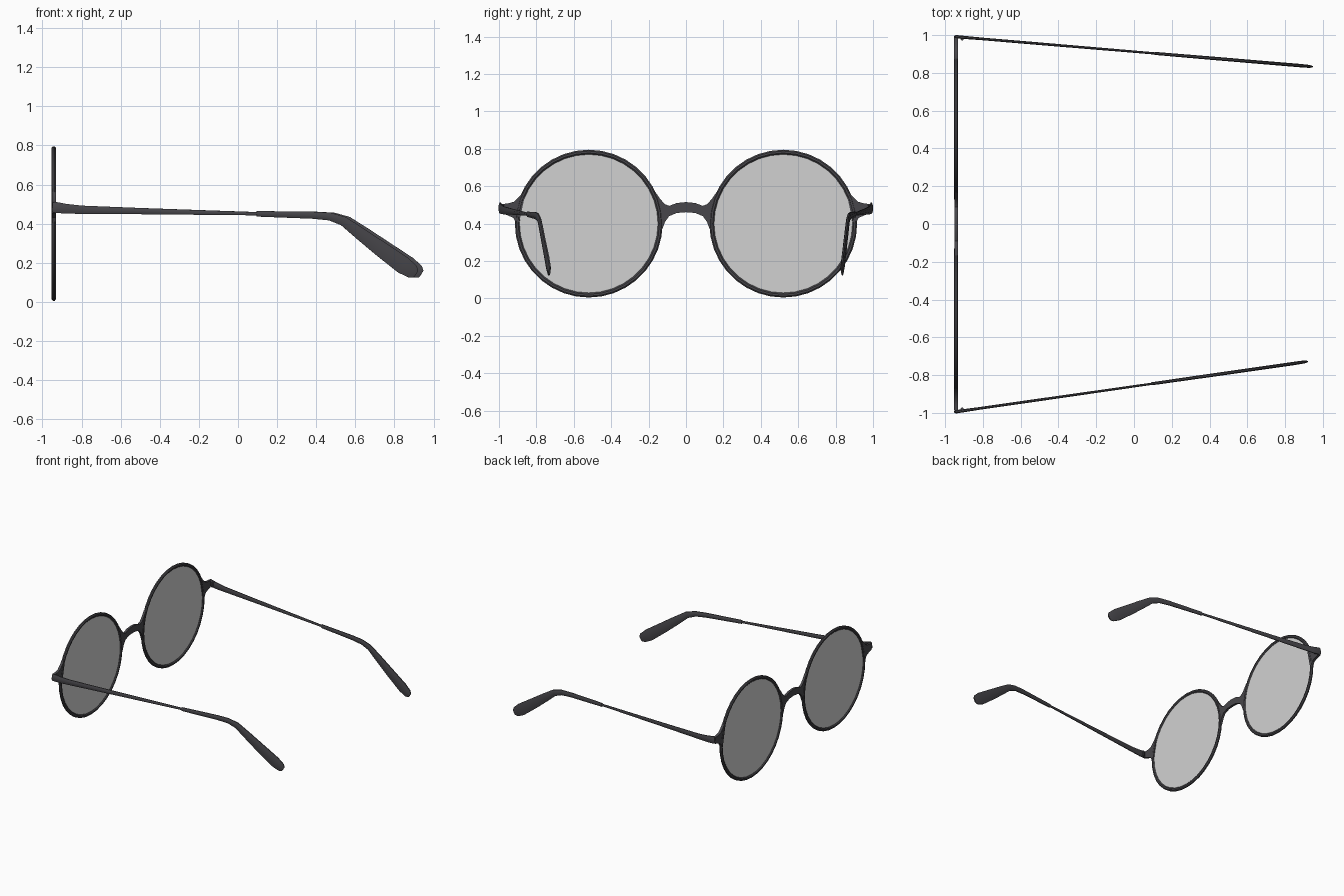
import bpy, bmesh
from math import sin, cos, pi, radians
from mathutils import Vector

old = bpy.data.objects.get("Cube")
if old:
    bpy.data.objects.remove(old)


def material(name, color):
    m = bpy.data.materials.new(name)
    m.use_nodes = True
    m.diffuse_color = color
    m.node_tree.nodes["Principled BSDF"].inputs["Base Color"].default_value = color
    return m


frame_mat = material("charcoal frame", (0.064, 0.062, 0.07, 1))
lens_mat = material("pale grey lens", (0.64, 0.64, 0.64, 1))

FRONT_X = -0.942            # plane of the rims
LENS_Y, LENS_Z = 0.52, 0.40
SEGMENTS = 36


def loft(name, rings, mat, closed=False):
    """Skin a row of equal cross-sections, capped unless closed."""
    bm = bmesh.new()
    rows = [[bm.verts.new(p) for p in ring] for ring in rings]
    pairs = list(zip(rows, rows[1:]))
    if closed:
        pairs.append((rows[-1], rows[0]))
    else:
        bm.faces.new(rows[0])
        bm.faces.new(rows[-1])
    n = len(rows[0])
    for a, b in pairs:
        for i in range(n):
            j = (i + 1) % n
            bm.faces.new((a[i], a[j], b[j], b[i]))
    bmesh.ops.recalc_face_normals(bm, faces=bm.faces)
    mesh = bpy.data.meshes.new(name)
    bm.to_mesh(mesh)
    bm.free()
    mesh.materials.append(mat)
    obj = bpy.data.objects.new(name, mesh)
    bpy.context.collection.objects.link(obj)
    bpy.ops.object.select_all(action="DESELECT")
    obj.select_set(True)
    bpy.context.view_layer.objects.active = obj
    bpy.ops.object.shade_smooth_by_angle(angle=radians(35))
    return obj


def octagon(center, u, v):
    """Eight-sided section whose flats touch the half extents u and v."""
    k = 1 / cos(pi / 8)
    angles = [(i + 0.5) * pi / 4 for i in range(8)]
    return [center + u * (cos(a) * k) + v * (sin(a) * k) for a in angles]


def plate(name, top, bottom, half):
    """Flat piece in the rim plane between an upper and a lower edge."""
    rings = []
    for (ty, tz), (by, bz) in zip(top, bottom):
        rings.append([Vector((FRONT_X + s * half, y, z))
                      for s, y, z in ((-1, ty, tz), (1, ty, tz), (1, by, bz), (-1, by, bz))])
    return loft(name, rings, frame_mat)


def rim_and_lens(side, label):
    center = Vector((FRONT_X, side * LENS_Y, LENS_Z))
    spokes = [Vector((0, cos(2 * pi * i / SEGMENTS), sin(2 * pi * i / SEGMENTS)))
              for i in range(SEGMENTS)]
    loft(label + "_rim",
         [octagon(center + d * 0.3825, d * 0.0125, Vector((0.011, 0, 0))) for d in spokes],
         frame_mat, closed=True)
    loft(label + "_lens",
         [[center + d * 0.376 + Vector((x, 0, 0)) for d in spokes] for x in (-0.003, 0.003)],
         lens_mat)


def sweep_arm(name, stations, side, slope, stretch):
    """Sweep an octagon along an arm; stations are x, z, half height, half width."""
    path = []
    for x, z, h, w in stations:
        x = -0.95 + (x + 0.95) * stretch
        path.append(Vector((x, side * (0.988 - (x + 0.9) * slope), z)))
    across = Vector((side * slope, 1, 0)).normalized()
    rings = []
    for i, p in enumerate(path):
        along = (path[min(i + 1, len(path) - 1)] - path[max(i - 1, 0)]).normalized()
        up = across.cross(along).normalized()
        rings.append(octagon(p, across * stations[i][3], up * stations[i][2]))
    loft(name, rings, frame_mat)


# Nose bridge: flared at the rims, slightly arched in the middle
top = [(0.168, 0.575), (0.14, 0.535), (0.115, 0.505), (0.09, 0.495), (0.05, 0.51), (0, 0.515)]
bottom = [(0.137, 0.35), (0.125, 0.375), (0.112, 0.41), (0.09, 0.44), (0.05, 0.457), (0, 0.461)]


def mirrored(points):
    return points + [(-y, z) for y, z in reversed(points[:-1])]


plate("nose_bridge", mirrored(top), mirrored(bottom), 0.009)

# End pieces: flares joining the rims to the arms
end_top = [(0.85, 0.602), (0.885, 0.552), (0.92, 0.517), (0.955, 0.507), (0.988, 0.505)]
end_bottom = [(0.902, 0.36), (0.906, 0.395), (0.922, 0.43), (0.955, 0.445), (0.988, 0.455)]

# Arm stations: slim rod, then a thicker ear sleeve that bends down
rod = [(-0.95, 0.485, 0.022, 0.005), (-0.94, 0.484, 0.028, 0.009), (-0.88, 0.476, 0.025, 0.008),
       (-0.8, 0.471, 0.021, 0.007), (-0.5, 0.464, 0.016, 0.007), (0.13, 0.45, 0.008, 0.006)]
sleeve = [(0.11, 0.45, 0.014, 0.008), (0.4, 0.443, 0.018, 0.009), (0.49, 0.436, 0.02, 0.009),
          (0.56, 0.413, 0.024, 0.009), (0.65, 0.347, 0.032, 0.009), (0.75, 0.273, 0.039, 0.009),
          (0.87, 0.187, 0.045, 0.009), (0.92, 0.154, 0.036, 0.008), (0.938, 0.143, 0.02, 0.005)]

for side, label, slope, stretch in ((1, "rear", 0.084, 1.0), (-1, "front", 0.143, 0.986)):
    rim_and_lens(side, label)
    plate(label + "_end_piece", [(side * y, z) for y, z in end_top],
          [(side * y, z) for y, z in end_bottom], 0.01)
    sweep_arm(label + "_arm", rod, side, slope, stretch)
    sweep_arm(label + "_ear_sleeve", sleeve, side, slope, stretch)
    # Small hinge barrel inside the corner
    rings = [octagon(Vector((-0.91, side * 0.98, z)), Vector((0.008, 0, 0)), Vector((0, 0.008, 0)))
             for z in (0.46, 0.5)]
    loft(label + "_hinge", rings, frame_mat)
